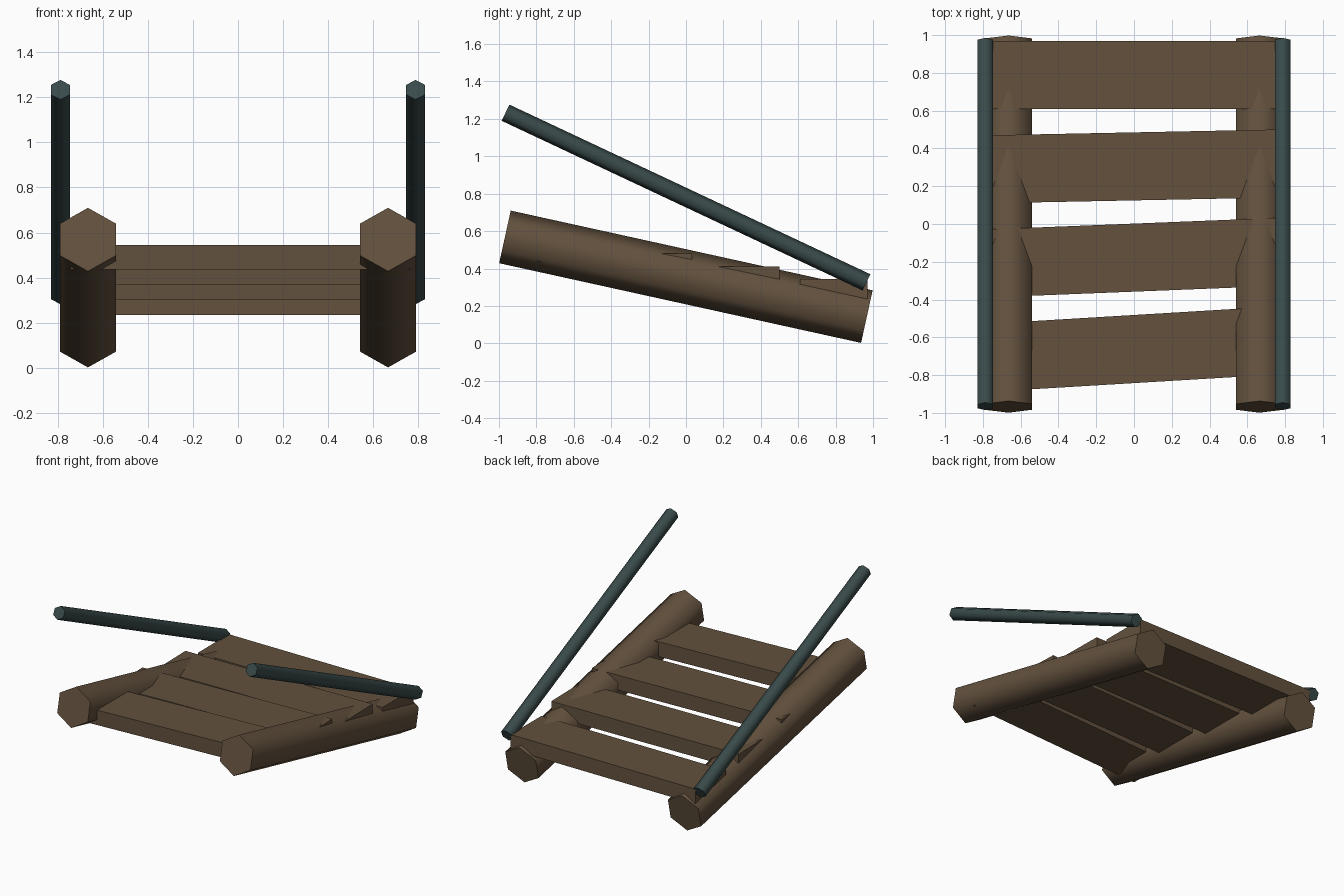
import bpy, bmesh, math
from mathutils import Vector, Matrix

if "Cube" in bpy.data.objects:
    bpy.data.objects.remove(bpy.data.objects["Cube"])


def material(name, rgb):
    m = bpy.data.materials.new(name)
    m.diffuse_color = (*rgb, 1.0)
    m.use_nodes = True
    m.node_tree.nodes["Principled BSDF"].inputs["Base Color"].default_value = m.diffuse_color
    return m


wood = material("brown wood", (0.125, 0.083, 0.048))
metal = material("dark teal metal", (0.041, 0.068, 0.068))


def add_object(name, bm, mat):
    bmesh.ops.recalc_face_normals(bm, faces=bm.faces)
    mesh = bpy.data.meshes.new(name)
    bm.to_mesh(mesh)
    bm.free()
    mesh.materials.append(mat)
    ob = bpy.data.objects.new(name, mesh)
    bpy.context.collection.objects.link(ob)
    return ob


def hex_bar(name, x, front, back, radius, mat):
    """Six-sided bar between two (y, z) points, with a corner on top."""
    a, b = Vector((x, *front)), Vector((x, *back))
    side = Vector((1, 0, 0))
    up = side.cross((b - a).normalized())
    bm = bmesh.new()
    rings = []
    for c in (a, b):
        angles = [math.radians(60 * k) for k in range(6)]
        rings.append([bm.verts.new(c + radius * (side * math.sin(t) + up * math.cos(t)))
                      for t in angles])
        bm.faces.new(rings[-1])
    for k in range(6):
        j = (k + 1) % 6
        bm.faces.new((rings[0][k], rings[0][j], rings[1][j], rings[1][k]))
    ob = add_object(name, bm, mat)
    # Smooth round sides, crisp end caps
    bpy.ops.object.select_all(action='DESELECT')
    ob.select_set(True)
    bpy.context.view_layer.objects.active = ob
    bpy.ops.object.shade_smooth_by_angle(angle=math.radians(70))


def plank(name, y, z, yaw):
    """Level board, slightly turned about the vertical."""
    bm = bmesh.new()
    bmesh.ops.create_cube(bm, size=1.0, matrix=Matrix.Translation((0, y, z))
                          @ Matrix.Rotation(yaw, 4, 'Z')
                          @ Matrix.Diagonal((1.51, 0.36, 0.11, 1)))
    add_object(name, bm, wood)


# Side logs and handrails, one pair on each side
for label, s in (("left", -1), ("right", 1)):
    hex_bar(label + "_log", s * 0.665, (-0.968, 0.569), (0.967, 0.143), 0.144, wood)
    hex_bar(label + "_handrail", s * 0.787, (-0.965, 1.233), (0.965, 0.326), 0.048, metal)

# Stepped planks, from the back to the front
for i, (y, yaw) in enumerate(((0.79, 0.0), (0.305, 0.02), (-0.178, 0.04), (-0.662, 0.06))):
    plank(f"plank_{i + 1}", y, 0.29 + 0.067 * i, yaw)
